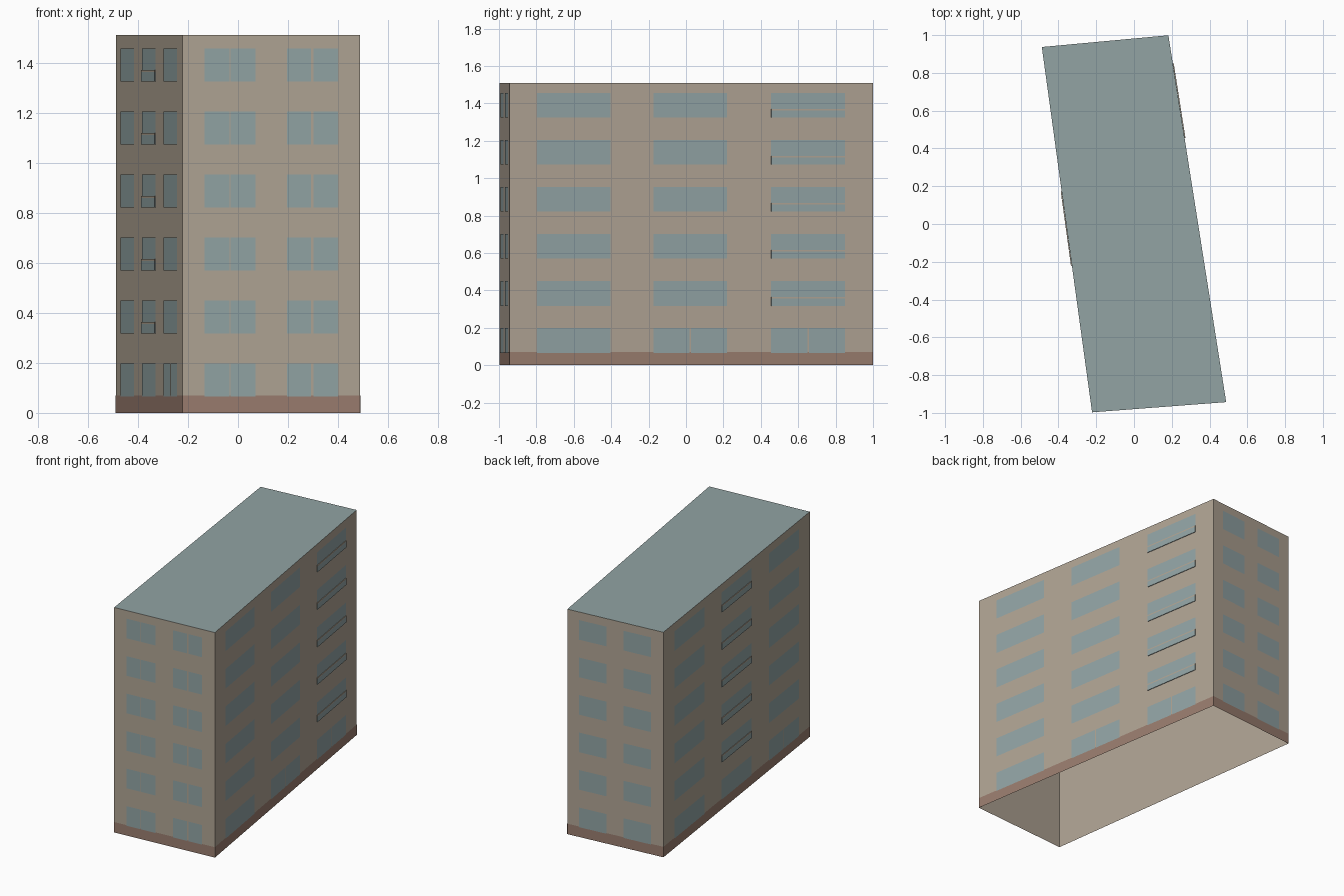
import bpy
from mathutils import Vector

if "Cube" in bpy.data.objects:
    bpy.data.objects.remove(bpy.data.objects["Cube"], do_unlink=True)


def material(name, rgb):
    # sRGB bytes to linear
    col = [((c / 255 + 0.055) / 1.055) ** 2.4 for c in rgb] + [1]
    m = bpy.data.materials.new(name)
    m.use_nodes = True
    m.diffuse_color = col
    m.node_tree.nodes["Principled BSDF"].inputs["Base Color"].default_value = col
    return m


WALL = material("beige_wall", (176, 164, 148))
GLASS = material("blue_grey_glass", (146, 164, 165))
BASE = material("brown_plinth", (154, 125, 111))
ROOF = material("grey_green_roof", (146, 164, 164))

HEIGHT, PITCH = 1.51, 0.2517
FLOORS = [0.066 + PITCH * k for k in range(6)]
TALL = 0.132
# plan corners, counter-clockwise from the front
PLAN = [Vector(p) for p in ((-0.222, -0.997), (0.488, -0.943), (0.182, 0.999), (-0.488, 0.937))]


def build(name, verts, faces, mat):
    me = bpy.data.meshes.new(name)
    me.from_pydata(verts, [], faces)
    me.materials.append(mat)
    ob = bpy.data.objects.new(name, me)
    bpy.context.collection.objects.link(ob)
    return ob


class Side:
    """One wall of the block, addressed by fraction along it and height."""

    def __init__(self, i):
        self.a, self.b = PLAN[i], PLAN[(i + 1) % 4]
        d = (self.b - self.a).normalized()
        self.out = Vector((d.y, -d.x))

    def point(self, u, z, depth):
        p = self.a.lerp(self.b, u) + self.out * depth
        return (p.x, p.y, z)

    def rect(self, u0, u1, z0, z1, depth):
        return [self.point(u, z, depth) for u, z in ((u0, z0), (u1, z0), (u1, z1), (u0, z1))]


def plates(name, side, rects, depth, mat):
    verts = [v for r in rects for v in side.rect(*r, depth)]
    faces = [range(4 * i, 4 * i + 4) for i in range(len(rects))]
    return build(name, verts, [tuple(f) for f in faces], mat)


# Open-bottomed shell and flat roof
ring = [(p.x, p.y, z) for z in (0, HEIGHT) for p in PLAN]
build("outer_walls", ring, [(i, (i + 1) % 4, (i + 1) % 4 + 4, i + 4) for i in range(4)], WALL)
build("roof", ring[4:], [(0, 1, 2, 3)], ROOF)

END_COLS = [(0.125, 0.41), (0.588, 0.875)]
LONG_COLS = [(0.075, 0.278), (0.396, 0.599), (0.72, 0.923)]
# name, columns, (column, mullion width, ground floor only), balcony column
SIDES = [
    ("front", END_COLS, {0: (0.006, False), 1: (0.014, False)}, None),
    ("left", LONG_COLS, {1: (0.004, True), 2: (0.004, True)}, 2),
    ("back", END_COLS, {}, None),
    ("right", LONG_COLS, {2: (0.004, True)}, 1),
]

for i, (name, cols, splits, balcony) in enumerate(SIDES):
    side = Side(i)
    plates(name + "_plinth", side, [(0, 1, 0, 0.07)], 0.0008, BASE)

    # Windows, some divided by a mullion
    panes = []
    for c, (u0, u1) in enumerate(cols):
        for f, z in enumerate(FLOORS):
            gap, ground_only = splits.get(c, (0, False))
            low = z + 0.046 if c == balcony and f else z
            if gap and (f == 0 or not ground_only):
                mid = (u0 + u1) / 2
                panes += [(u0, mid - gap / 2, low, z + TALL), (mid + gap / 2, u1, low, z + TALL)]
            else:
                panes.append((u0, u1, low, z + TALL))
    plates(name + "_windows", side, panes, 0.0016, GLASS)

    # Shallow glazed balcony fronts on the upper floors
    if balcony is not None:
        u0, u1 = cols[balcony]
        for f, z in enumerate(FLOORS[1:], 2):
            for part, z0, z1, mat in (("glass", z, z + 0.038, GLASS), ("rail", z + 0.038, z + 0.046, WALL)):
                verts = side.rect(u0, u1, z0, z1, 0.0005) + side.rect(u0, u1, z0, z1, 0.005)
                faces = [(3, 2, 1, 0), (4, 5, 6, 7)]
                faces += [(k, (k + 1) % 4, (k + 1) % 4 + 4, k + 4) for k in range(4)]
                build(f"{name}_balcony_{part}_{f}", verts, faces, mat)
